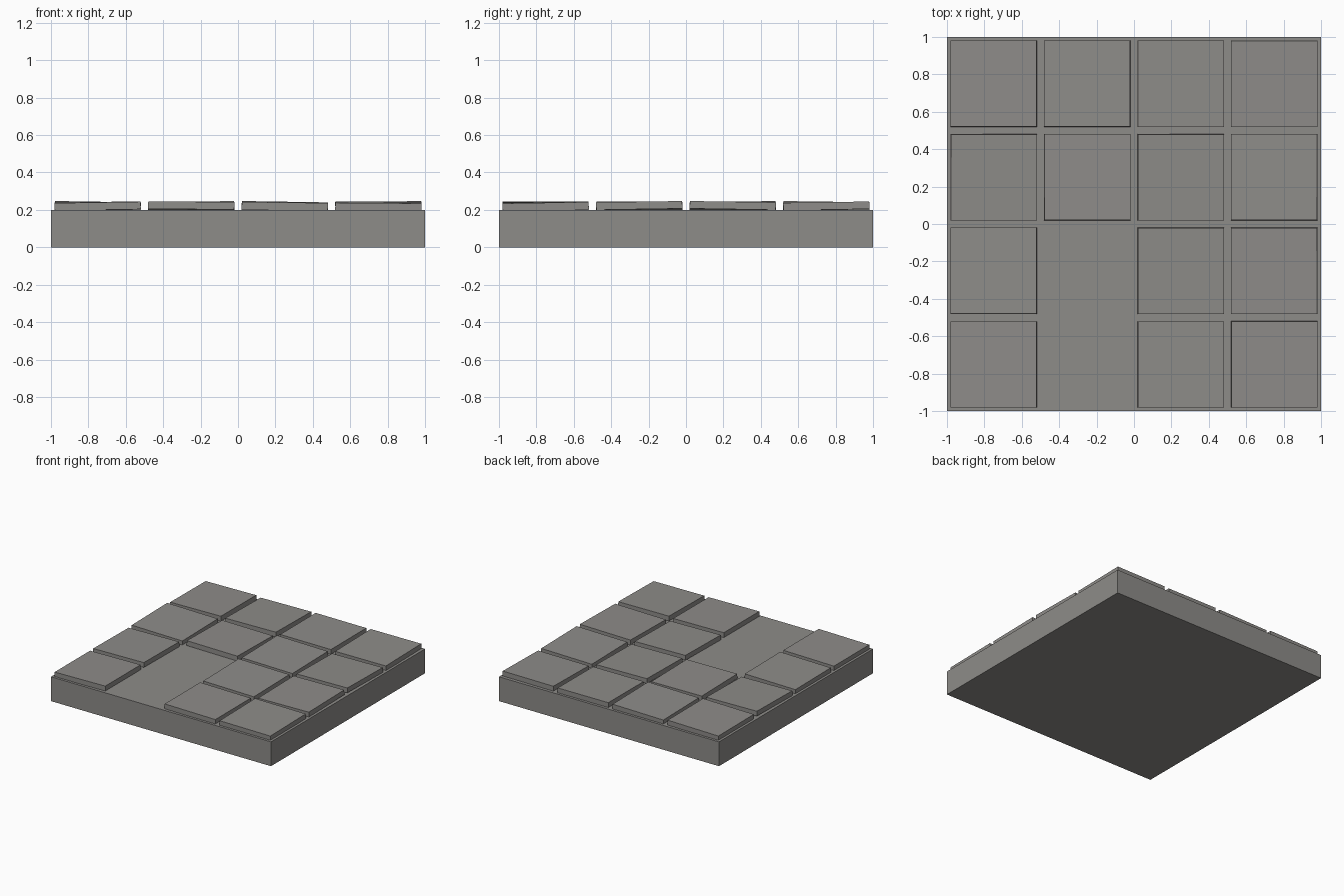
import bpy

if "Cube" in bpy.data.objects:
    bpy.data.objects.remove(bpy.data.objects["Cube"])

# Single stone colour
stone = bpy.data.materials.new("grey_stone")
stone.diffuse_color = (0.27, 0.262, 0.25, 1)
stone.use_nodes = True
stone.node_tree.nodes["Principled BSDF"].inputs["Base Color"].default_value = stone.diffuse_color


def box(name, loc, size, rot=(0, 0, 0)):
    bpy.ops.mesh.primitive_cube_add(size=1, location=loc)
    ob = bpy.context.object
    ob.name = name
    ob.scale = size
    ob.rotation_euler = rot
    ob.data.materials.append(stone)
    return ob


# Floor slab
box("floor_slab", (0, 0, 0.1), (2, 2, 0.2))

# Loose paving tiles: (right-side lift, back-side lift) in radians,
# rows from back to front, None where a tile is missing
T = 0.016
tilts = [
    [(T, -0.006), (T, -T), (-0.003, 0.003), (0.005, T)],
    [(-T, T), (-0.01, -T), (-T, T), (T, -T)],
    [(T, -0.01), None, (-T, T), (T, T)],
    [(T, 0), None, (-0.013, 0.002), (-0.008, T)],
]
for r, row in enumerate(tilts):
    for c, tilt in enumerate(row):
        if tilt:
            right, back = tilt
            box(f"paving_tile_{r}_{c}",
                (-0.75 + 0.5 * c, 0.75 - 0.5 * r, 0.22),
                (0.46, 0.46, 0.04), (back, -right, 0))
